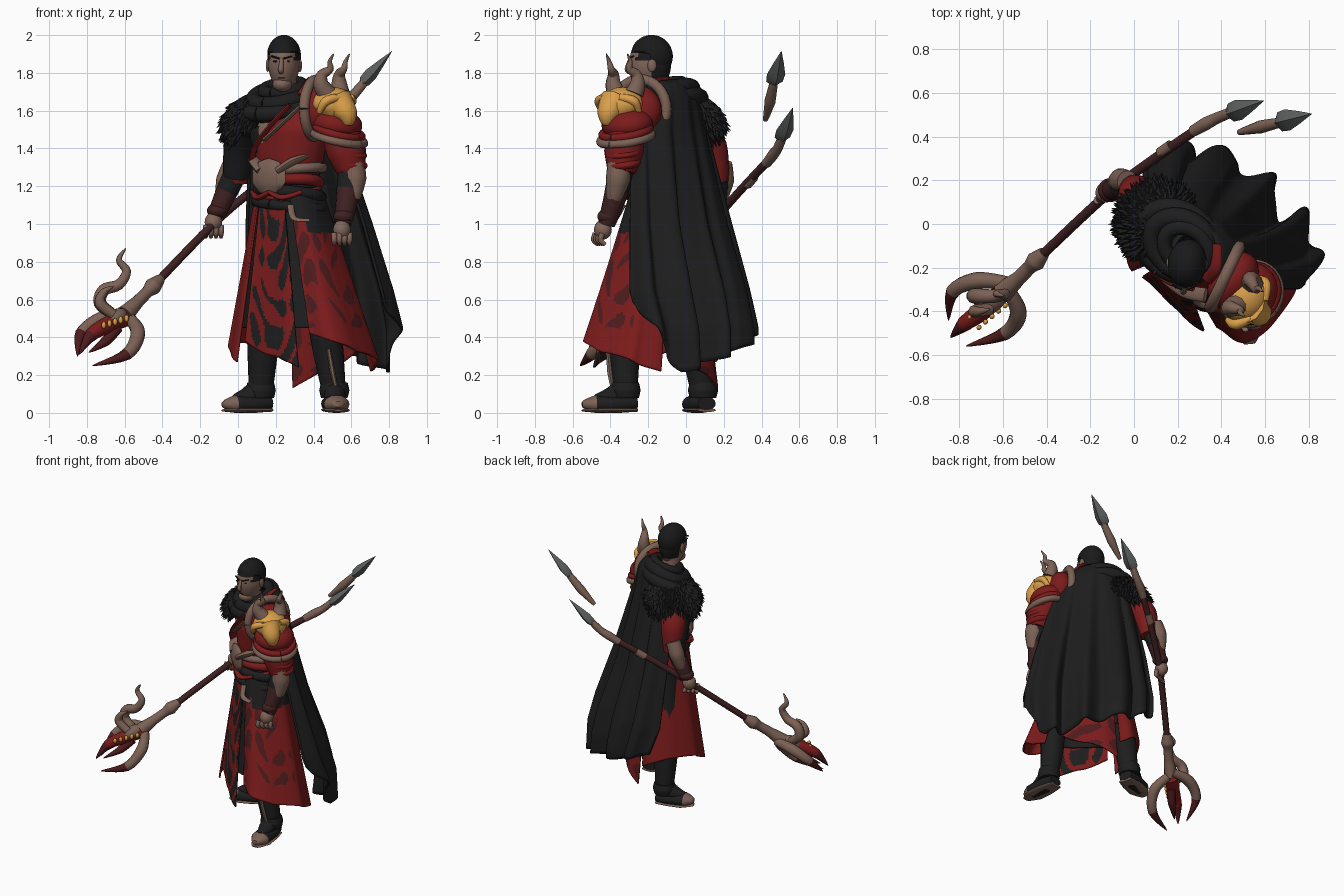
import bpy, bmesh, math, random
from mathutils import Vector, Matrix, Euler

if "Cube" in bpy.data.objects:
    bpy.data.objects.remove(bpy.data.objects["Cube"])
random.seed(4)
sin, cos, pi = math.sin, math.cos, math.pi
YAW = -math.atan2(.6, .8)          # the body is turned to its right

def mat(name, r, g, b):
    m = bpy.data.materials.new(name)
    m.diffuse_color = (r, g, b, 1)
    m.use_nodes = True
    m.node_tree.nodes["Principled BSDF"].inputs["Base Color"].default_value = m.diffuse_color
    return m

BLACK = mat("black cloth", .0125, .0125, .013)
RED = mat("red cloth", .2, .011, .011)
DARK = mat("dark red cloth", .075, .011, .012)
TAN = mat("brown leather", .2, .12, .09)
GOLD = mat("gold", .7, .35, .07)
STEEL = mat("steel", .11, .115, .115)
SKIN = mat("skin", .22, .13, .098)
WOOD = mat("maroon wood", .05, .015, .015)
HAIR = mat("hair", .01, .01, .011)

def L(u, f, z):
    """body frame: u to the figure's left, f forward"""
    return Vector((.27 + .8 * u - .6 * f, -.12 - .6 * u - .8 * f, z))

def finish(name, bm, mats):
    bmesh.ops.recalc_face_normals(bm, faces=bm.faces[:])
    me = bpy.data.meshes.new(name)
    bm.to_mesh(me)
    bm.free()
    for m in mats:
        me.materials.append(m)
    for p in me.polygons:
        p.use_smooth = True
    me.set_sharp_from_angle(angle=math.radians(50))
    ob = bpy.data.objects.new(name, me)
    bpy.context.collection.objects.link(ob)
    return ob

def catmull(p, i, t):
    a, b, c, d = p[max(i - 1, 0)], p[i], p[i + 1], p[min(i + 2, len(p) - 1)]
    return .5 * (2 * b + (c - a) * t + (2 * a - 5 * b + 4 * c - d) * t * t + (3 * b - a - 3 * c + d) * t ** 3)

def tube(name, pts, rad, mats, n=12, flat=1, sub=5):
    """round or flattened tube along a smooth path; one material per path segment"""
    pts = [Vector(p) for p in pts]
    mats = mats if isinstance(mats, list) else [mats]
    path, rr = [], []
    for i in range(len(pts) - 1):
        for k in range(sub):
            path.append(catmull(pts, i, k / sub))
            rr.append(rad[i] + (rad[i + 1] - rad[i]) * k / sub)
    path.append(pts[-1]); rr.append(rad[-1])
    bm = bmesh.new()
    side, rings = None, []
    for i, p in enumerate(path):
        t = (path[min(i + 1, len(path) - 1)] - path[max(i - 1, 0)]).normalized()
        if side is None:
            side = t.cross(Vector((0, 0, 1))) if abs(t.z) < .9 else Vector((1, 0, 0))
        side = (side - t * side.dot(t)).normalized()
        up = t.cross(side)
        rings.append([bm.verts.new(p + rr[i] * (side * cos(2 * pi * k / n) + up * flat * sin(2 * pi * k / n)))
                      for k in range(n)])
    for i in range(len(rings) - 1):
        for k in range(n):
            fc = bm.faces.new((rings[i][k], rings[i][(k + 1) % n], rings[i + 1][(k + 1) % n], rings[i + 1][k]))
            fc.material_index = min(i // sub, len(mats) - 1)
    bm.faces.new(rings[0])
    bm.faces.new(rings[-1]).material_index = len(mats) - 1
    return finish(name, bm, mats)

def ball(name, c, r, mats, pick=None, yaw=YAW, fn=None, seg=24, tilt=0):
    bm = bmesh.new()
    bmesh.ops.create_uvsphere(bm, u_segments=seg, v_segments=seg * 2 // 3, radius=1)
    for fc in bm.faces:
        fc.material_index = pick(fc.calc_center_median()) if pick else 0
    for v in bm.verts:
        if fn:
            v.co = fn(v.co)
    bm.transform(Matrix.Translation(c) @ Euler((0, tilt, yaw)).to_matrix().to_4x4() @ Matrix.Diagonal((*r, 1)))
    return finish(name, bm, mats if isinstance(mats, list) else [mats])

def sheet(name, fn, ns, nt, mats, pick=None, thick=0):
    """grid surface fn(s, t), s and t in 0..1"""
    bm = bmesh.new()
    g = [[bm.verts.new(fn(i / ns, j / nt)) for i in range(ns + 1)] for j in range(nt + 1)]
    for j in range(nt):
        for i in range(ns):
            fc = bm.faces.new((g[j][i], g[j + 1][i], g[j + 1][i + 1], g[j][i + 1]))
            fc.material_index = pick((i + .5) / ns, (j + .5) / nt) if pick else 0
    bmesh.ops.remove_doubles(bm, verts=bm.verts[:], dist=1e-5)
    ob = finish(name, bm, mats)
    if thick:
        md = ob.modifiers.new("thickness", 'SOLIDIFY')
        md.thickness, md.offset = thick, 0

def keyed(rows, z):
    """linear lookup in rows sorted by falling z"""
    for a, b in zip(rows, rows[1:]):
        if z >= b[0]:
            k = min(max((a[0] - z) / (a[0] - b[0]), 0), 1)
            return [p + (q - p) * k for p, q in zip(a[1:], b[1:])]
    return rows[-1][1:]

def spow(x, e):
    return math.copysign(abs(x) ** e, x)

# torso: red wrap over a black shirt
TORSO = [(1.7, .08, .08), (1.62, .18, .12), (1.5, .24, .16), (1.35, .2, .155), (1.2, .155, .135), (1.05, .19, .15)]
def torso(s, t, grow=0.):
    z, a = 1.7 - .65 * t, 2 * pi * s
    U, F = keyed(TORSO, z)
    return L((U + grow) * sin(a), (F + grow) * cos(a), z)
def torso_mat(s, t):
    u, z = sin(2 * pi * s), 1.7 - .65 * t
    if cos(2 * pi * s) > 0 and 1.43 < z < 1.58 and -.5 + (1.58 - z) < u < -.05 - 1.5 * (1.58 - z):
        return 2
    return 0 if z > 1.26 and u > -.75 + (z - 1.26) * 1.6 else 1
sheet("torso", torso, 48, 36, [RED, BLACK, SKIN], torso_mat)
tube("lapel_trim", [L(.17, .13, 1.62), L(.08, .172, 1.53), L(-.03, .172, 1.45)], [.032] * 3, TAN, flat=.35)
tube("lapel_fold", [L(.1, .125, 1.63), L(0, .165, 1.52), L(-.1, .165, 1.41), L(-.14, .14, 1.33)], [.03] * 4, RED, flat=.4)

# waist sashes, belt and buckle
for k, (z, m, r) in enumerate([(1.28, TAN, .026), (1.22, RED, .03), (1.16, BLACK, .034), (1.1, BLACK, .03), (1.19, RED, .018)]):
    tube(f"waist_sash_{k}", [torso(i / 16, (1.7 - z - .02 * sin(i * pi / 8 + k)) / .65, .008) for i in range(17)], [r] * 17, m, 8, sub=2)
ball("buckle", L(-.01, .165, 1.25), (.115, .03, .1), TAN, seg=8)
for s in (-1, 1):
    tube("belt_wing", [L(s * .05, .16, 1.28), L(s * .12, .13, 1.33), L(s * .17, .06, 1.36)], [.045, .045, .02], TAN, flat=.5)
    tube("sash_knot", [L(.0, .17, 1.17), L(s * .08, .165, 1.14), L(s * .16, .1, 1.17)], [.02, .025, .02], RED, flat=.6)

# skirt panels
def skirt(name, a0, a1, zb, k, mats, pick=None, corner=0.):
    def fn(s, t):
        a, z = math.radians(a0 + (a1 - a0) * s), 1.17 + (zb(s) - 1.17) * t
        q = (1.17 - z) / .9
        out = 1 + corner * q * math.exp(-((a - .95) / .4) ** 2)
        return L(.08 * q + k * out * (.165 + .25 * q) * spow(sin(a), .7),
                 k * out * (.14 + .11 * q) * spow(cos(a), .7) + .012 * q * sin(a * 9), z)
    def choose(s, t):
        return pick(math.radians(a0 + (a1 - a0) * s), 1.17 + (zb(s) - 1.17) * t)
    sheet(name, fn, max(30, int(abs(a1 - a0) / 1.4)), 70, mats, choose if pick else None, .012)
def blotch(a, z, w=1.):
    return sin(a * 8 * w + 2.2 * sin(z * 11)) * sin(z * 22 + 2.5 * sin(a * 5 * w + 1)) > .15
def side_mat(a, z):
    if a > 0 and (z > 1.02 or (z > .95 and a > .9)):
        return 2
    return 1 if .45 < z and 0 < a < 1.9 and blotch(a, z) else 0
skirt("under_skirt", 0, 360, lambda s: .45, .86, [BLACK])
skirt("front_panel", -19, 16, lambda s: .38 - .14 * s, 1.04, [RED, BLACK], lambda a, z: int(blotch(a, z, 2)))
skirt("left_panel", 28, 150, lambda s: .42 - .2 * s, 1.03, [RED, DARK, BLACK], side_mat, .1)
skirt("right_panel", -28, -150, lambda s: .27 + .1 * sin(s * pi), 1, [RED, DARK, BLACK], side_mat)
skirt("back_panel", 160, 205, lambda s: .32 - .19 * s, 1, [RED, DARK], lambda a, z: int(blotch(a, z)))
tube("hip_trim", [L(.13, .16, 1.1), L(.17, .18, 1.03), L(.25, .15, 1.02)], [.018, .018, .012], TAN, flat=.4)

# legs and boots
for side, hip, knee, ank, heel, toe in (
        ("left", (.37, -.2, .95), (.45, -.33, .52), (.51, -.32, .1), (.5, -.26, .05), (.53, -.55, .045)),
        ("right", (.19, -.03, .95), (.14, .03, .52), (.12, .09, .1), (.17, .11, .05), (-.08, .02, .045))):
    h, t, an = Vector(heel), Vector(toe), Vector(ank)
    tube(side + "_leg", [hip, knee, (Vector(knee) + an) / 2, an], [.11, .09, .08, .06], BLACK, 16)
    tube(side + "_boot", [h, h.lerp(t, .3), h.lerp(t, .75), t], [.05, .07, .068, .022], [BLACK, BLACK, TAN], 16, .7)
    tube(side + "_instep", [an + Vector((0, 0, .03)), h.lerp(t, .45) + Vector((0, 0, .04)), h.lerp(t, .75) + Vector((0, 0, .02))],
         [.06, .055, .03], BLACK, 14)
    tube(side + "_sole", [h - Vector((0, 0, .035))] + [h.lerp(t, k) - Vector((0, 0, .032)) for k in (.35, .7, 1)],
         [.052, .072, .073, .025], TAN, 16, .2)
    tube(side + "_boot_cuff", [an + Vector((0, 0, z)) for z in (-.02, .02, .06)], [.07, .08, .07], BLACK, 16)
tube("shin_trim", [(.48, -.415, .34), (.5, -.405, .22), (.52, -.39, .13)], [.01, .014, .01], TAN, 6)

# head
def skull(v):
    k = 1 - .25 * max(0, -v.z - .15)
    return Vector((v.x * k, v.y * (1 - .05 * max(0, -v.z)), v.z))
H = Vector((.243, -.19, 1.845))
ball("head", H, (.083, .112, .155), [SKIN, HAIR], lambda p: int(p.z > .4 or (p.y > .12 and p.z > -.45) or (abs(p.x) > .78 and p.z > .1)), -.15, skull, 36)
ball("hair", H + Vector((0, .008, .043)), (.09, .113, .113), HAIR, None, -.15,
     lambda v: Vector((v.x, max(v.y, -.9) if v.z > .1 else max(v.y, .05), v.z)), 32)
tube("nose", [H + Vector((-.012, -.104, .035)), H + Vector((-.016, -.12, -.025)), H + Vector((-.015, -.105, -.042))], [.009, .015, .012], SKIN, 8)
ball("jaw", H + Vector((-.008, -.045, -.105)), (.05, .055, .04), SKIN)
for s in (-1, 1):
    ball("ear", H + Vector((s * .085, .01, -.005)), (.011, .024, .035), SKIN, None, 0, seg=12)
    tube("brow", [H + Vector((-.013 + s * .012, -.11, .032)), H + Vector((-.013 + s * .055, -.088, .044))], [.006, .005], HAIR, 6)
    ball("eye", H + Vector((-.013 + s * .032, -.1, .016)), (.014, .006, .005), HAIR, None, 0, seg=10)
ball("mouth", H + Vector((-.014, -.1, -.072)), (.02, .005, .003), WOOD, None, 0, seg=10)
tube("neck", [(.25, -.16, 1.58), (.245, -.175, 1.78)], [.07, .062], SKIN, 16)

# scarf and collar around the neck
for k, (r, z, w, dip) in enumerate([(.1, 1.72, .035, .03), (.135, 1.68, .045, .05), (.165, 1.63, .045, .05)]):
    tube(f"scarf_{k}", [L(-.03 - .025 * k + r * 1.1 * sin(i * pi / 8), .01 + r * .85 * cos(i * pi / 8), z - dip * cos(i * pi / 8))
                        for i in range(17)], [w] * 17, BLACK, 12, sub=2)
tube("red_collar", [L(.13, .07, 1.68), L(.13, 0, 1.75), L(.07, -.09, 1.77)], [.03, .028, .02], RED, flat=.5)

# cape with deep folds
CAPE = [(1.76, .11, .11, .0), (1.68, .21, .16, .0), (1.5, .28, .19, .0), (1.0, .39, .3, .085), (.65, .45, .41, .14), (.45, .45, .45, .22), (.2, .43, .45, .25)]
def cape(s, t):
    x = 2 * s - 1
    zb = .47 - .17 * (x + 1) if x < .5 else .215 + .75 * (x - .5)
    z = 1.76 + (zb - 1.76) * t
    U, B, E = keyed(CAPE, z)
    fold = .042 * t * (sin(x * 17 + .8 * t) + .3 * sin(x * 31 + 1)) * min(1, 3 * (1 - abs(x)) + .2)
    fold -= .09 * t * t * math.exp(-((x - .26) / .08) ** 2)
    return L(.06 * t + U * sin(1.5 * x) + .012 * t * cos(x * 23), -(E + (B - E) * cos(1.5 * x) + fold), z)
sheet("cape", cape, 120, 50, [BLACK], None, .016)

# fur mantle on the right shoulder
FC, FR = L(-.21, -.005, 1.565), Vector((.175, .175, .12))
ball("fur_base", FC, FR, BLACK, tilt=-.45)
bm, R = bmesh.new(), Euler((0, -.45, YAW)).to_matrix()
N = 620
for i in range(N):
    zz = 1 - 1.55 * (i + .5) / N
    a, q = i * 2.39996, math.sqrt(1 - zz * zz)
    n = R @ Vector((q * cos(a), q * sin(a), zz))
    p = FC + R @ Vector((FR.x * q * cos(a), FR.y * q * sin(a), FR.z * zz))
    d = (n * .5 + Vector((-.12, .05, -.85)) + Vector([random.uniform(-.2, .2) for _ in range(3)])).normalized()
    e = d.cross(n).normalized()
    g = d.cross(e)
    base = [bm.verts.new(p - n * .01 + .021 * (e * cos(k * pi / 2) + g * sin(k * pi / 2))) for k in range(4)]
    tip = bm.verts.new(p + d * random.uniform(.045, .075) + n * .01)
    for k in range(4):
        bm.faces.new((base[k], base[(k + 1) % 4], tip))
finish("fur_tufts", bm, [BLACK])

# arms
tube("right_sleeve", [L(-.27, 0, 1.52), (.015, .13, 1.4), (0, .165, 1.22)], [.1, .09, .06], RED, 16)
tube("right_sleeve_front", [L(-.27, .03, 1.52), (.01, .095, 1.4), (-.01, .14, 1.25)], [.1, .088, .068], BLACK, 16)
tube("right_cuff", [(-.055, .1, 1.28), (0, .07, 1.29), (.05, .1, 1.28)], [.012] * 3, RED, 8)
tube("right_forearm", [(0, .165, 1.3), (-.06, .165, 1.17), (-.115, .155, 1.05)], [.065, .058, .045], [BLACK, WOOD], 16)
tube("right_bracer", [(-.03, .195, 1.32), (-.062, .2, 1.23), (-.09, .185, 1.13)], [.05, .055, .032], TAN, 14)
tube("left_sleeve", [(.53, -.31, 1.52), (.575, -.33, 1.38), (.6, -.34, 1.27)], [.1, .105, .07], RED, 18)
for k in range(3):
    ball("sleeve_fold", (.575 + .01 * k, -.33, 1.43 - .055 * k), (.108 - .008 * k, .105 - .006 * k, .035), RED, tilt=.2)
tube("left_forearm", [(.595, -.34, 1.31), (.585, -.365, 1.18), (.555, -.42, 1.0)], [.066, .064, .045], [BLACK, WOOD], 16)
tube("left_bracer", [(.605, -.355, 1.33), (.615, -.36, 1.24), (.605, -.38, 1.13)], [.06, .065, .04], TAN, 16)
for name, w, h in (("left", (.56, -.415, 1.04), (.55, -.44, .97)), ("right", (-.11, .155, 1.07), (-.13, .145, 1.01))):
    ball(name + "_wrist_wrap", w, (.055, .055, .04), WOOD)
    ball(name + "_palm", h, (.046, .048, .052), SKIN)
    for k in range(4):
        b = Vector(h) + Vector((.027 * (k - 1.5), .012 * (k - 1.5), -.02))
        tube(name + "_finger", [b + Vector((0, -.02, 0)), b + Vector((.0, -.03, -.035)), b + Vector((0, -.005, -.06))], [.016, .015, .01], SKIN, 8, sub=3)

# left pauldron: rimmed red plate, lower plates, horned gold skull
tube("pauldron_rim", [L(.19 + .03 * cos(i * pi / 8), .01 + .15 * cos(i * pi / 8), 1.61 + .155 * sin(i * pi / 8)) for i in range(17)],
     [.028] * 17, TAN, 10, sub=2)
ball("pauldron_plate", L(.23, 0, 1.6), (.1, .145, .135), RED)
ball("upper_lame", L(.32, 0, 1.53), (.13, .14, .085), RED, tilt=.2)
for k in range(2):
    tube("lame_rim", [L(.33 + (.115 + .015 * k) * cos(i * pi / 8), (.13 + .01 * k) * sin(i * pi / 8), 1.49 - .035 * k - .035 * cos(i * pi / 8))
                      for i in range(17)], [.022] * 17, [RED, TAN][k], 10, sub=2)
def snout(v):
    k = 1 - .4 * max(0, -v.z)
    return Vector((v.x * k + .35 * max(0, -v.z), v.y * k, v.z))
ball("skull", L(.315, .03, 1.625), (.115, .12, .1), GOLD, None, YAW, snout, 24)
tube("skull_muzzle", [L(.36, .05, 1.65), L(.42, .05, 1.58), L(.43, .05, 1.52)], [.085, .06, .02], GOLD, 10)
for s in (-1, 1):
    tube("skull_cheek", [L(.4, .04 + s * .05, 1.67), L(.36, .04 + s * .115, 1.65), L(.32, .04 + s * .12, 1.59)], [.02, .026, .015], GOLD, 8)
    tube("skull_horn", [L(.31, .02 + s * .06, 1.69), L(.295, .03 + s * .08, 1.74), L(.3, .03 + s * .075, 1.79),
                        L(.34, .03 + s * .06, 1.82), L(.345, .03 + s * .07, 1.86), L(.37, .03 + s * .07, 1.9)],
         [.052, .042, .03, .019, .012, .003], TAN, 10)

# spear: shaft, butt blade, loose second blade
def blade(name, a, b, w):
    a, b = Vector(a), Vector(b)
    tube(name, [a.lerp(b, k) for k in (0, .08, .3, .65, 1)], [w * .45, w * .9, w, w * .55, .001], STEEL, 4, .7, 1)
tube("spear_shaft", [(-.45, -.17, .67), (-.13, .13, 1.0), (.08, .29, 1.18), (.29, .435, 1.335)], [.022] * 4, WOOD)
tube("spear_socket", [(.27, .425, 1.32), (.33, .46, 1.365), (.38, .485, 1.4), (.44, .51, 1.46)], [.026, .03, .026, .024], TAN)
tube("spear_band", [(.12, .325, 1.21), (.17, .36, 1.25)], [.026, .026], TAN)
blade("spear_blade", (.43, .505, 1.445), (.595, .565, 1.615), .048)
tube("loose_socket", [(.48, .42, 1.55), (.58, .445, 1.65), (.67, .465, 1.75)], [.012, .03, .022], TAN)
blade("loose_blade", (.655, .465, 1.74), (.815, .505, 1.915), .05)
tube("spear_collar", [(-.41, -.13, .71), (-.45, -.17, .67), (-.48, -.2, .64), (-.53, -.25, .59), (-.6, -.31, .52)], [.026, .046, .032, .034, .05], TAN, 14)

# trident head: beast skull, three prongs and curling horns
ball("beast_skull", (-.65, -.355, .5), (.08, .05, .045), TAN, None, .73, None, 16, -.5)
tube("outer_prong", [(-.58, -.27, .52), (-.72, -.26, .5), (-.83, -.31, .42), (-.85, -.44, .3)], [.03, .04, .033, .002], [TAN, TAN, DARK], 10)
tube("inner_prong", [(-.57, -.31, .5), (-.53, -.41, .42), (-.59, -.5, .31), (-.77, -.56, .25)], [.03, .04, .033, .002], [TAN, TAN, DARK], 10)
tube("centre_prong", [(-.6, -.31, .5), (-.7, -.4, .46), (-.78, -.46, .41), (-.84, -.52, .31)], [.045, .045, .035, .002], [RED, RED, DARK], 10)
tube("beast_jaw", [(-.64, -.36, .45), (-.7, -.42, .38), (-.79, -.5, .32)], [.032, .028, .002], DARK, 8)
for k in range(5):
    for s in (-1, 1):
        ball("gold_tooth", (-.61 - .03 * k + s * .02, -.35 - .025 * k - s * .024, .5 - .009 * k), (.012, .014, .02), GOLD, seg=8)
tube("curling_horn", [(-.66, -.33, .52), (-.73, -.33, .58), (-.71, -.33, .65), (-.63, -.33, .68), (-.59, -.32, .75),
                      (-.63, -.32, .81), (-.595, -.33, .87)], [.03, .036, .034, .03, .024, .017, .003], TAN, 10)
tube("short_horn", [(-.66, -.39, .52), (-.73, -.4, .58), (-.71, -.4, .64), (-.66, -.39, .67)], [.028, .03, .02, .003], TAN, 10)
